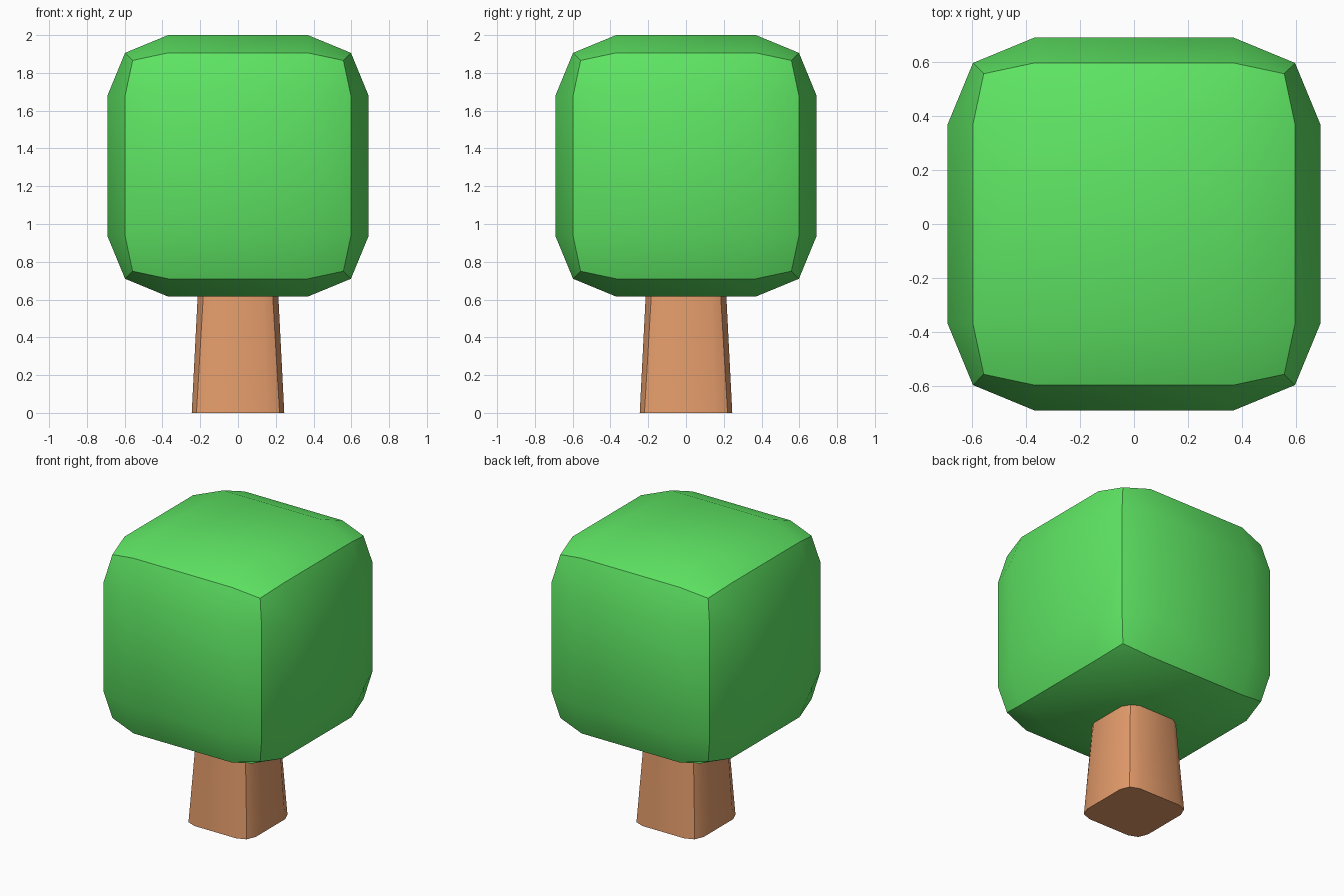
import bpy, bmesh, math

if "Cube" in bpy.data.objects:
    bpy.data.objects.remove(bpy.data.objects["Cube"])


def material(name, r, g, b):
    lin = [((c / 255 + 0.055) / 1.055) ** 2.4 for c in (r, g, b)]
    m = bpy.data.materials.new(name)
    m.diffuse_color = (*lin, 1)
    m.use_nodes = True
    m.node_tree.nodes["Principled BSDF"].inputs["Base Color"].default_value = m.diffuse_color
    return m


def finish(bm, name, mat):
    bmesh.ops.recalc_face_normals(bm, faces=bm.faces)
    me = bpy.data.meshes.new(name)
    bm.to_mesh(me)
    bm.free()
    me.materials.append(mat)
    me.shade_smooth()
    me.set_sharp_from_angle(angle=math.radians(30))
    ob = bpy.data.objects.new(name, me)
    bpy.context.collection.objects.link(ob)
    return ob


leaf_green = material("leaf green", 94, 229, 99)
bark_brown = material("bark brown", 228, 156, 107)

# Crown: 3x3 gridded cube with bulged faces and pulled-in corners
bm = bmesh.new()
bmesh.ops.create_cube(bm, size=2)
bmesh.ops.subdivide_edges(bm, edges=bm.edges[:], cuts=2, use_grid_fill=True)
reach = {1: 0.692, 2: 0.598, 3: 0.558}
for v in bm.verts:
    outer = sum(abs(c) > 0.9 for c in v.co)
    for i in range(3):
        size = reach[outer] if abs(v.co[i]) > 0.9 else 0.37
        v.co[i] = math.copysign(size, v.co[i])
    v.co.z += 1.308
finish(bm, "crown", leaf_green)

# Trunk: tapered square with bulged sides, its top just inside the crown
bm = bmesh.new()
rings = []
for z, side, corner, mid in ((0, 0.245, 0.22, 0.157), (0.65, 0.212, 0.182, 0.132)):
    ring = []
    for k in range(4):
        c, s = round(math.cos(k * math.pi / 2)), round(math.sin(k * math.pi / 2))
        for x, y in ((side, -mid), (side, mid), (corner, corner)):
            ring.append(bm.verts.new((x * c - y * s, x * s + y * c, z)))
    rings.append(ring)
low, high = rings
for i in range(12):
    j = (i + 1) % 12
    bm.faces.new((low[i], low[j], high[j], high[i]))
bm.faces.new(low[::-1])
bm.faces.new(high)
finish(bm, "trunk", bark_brown)
